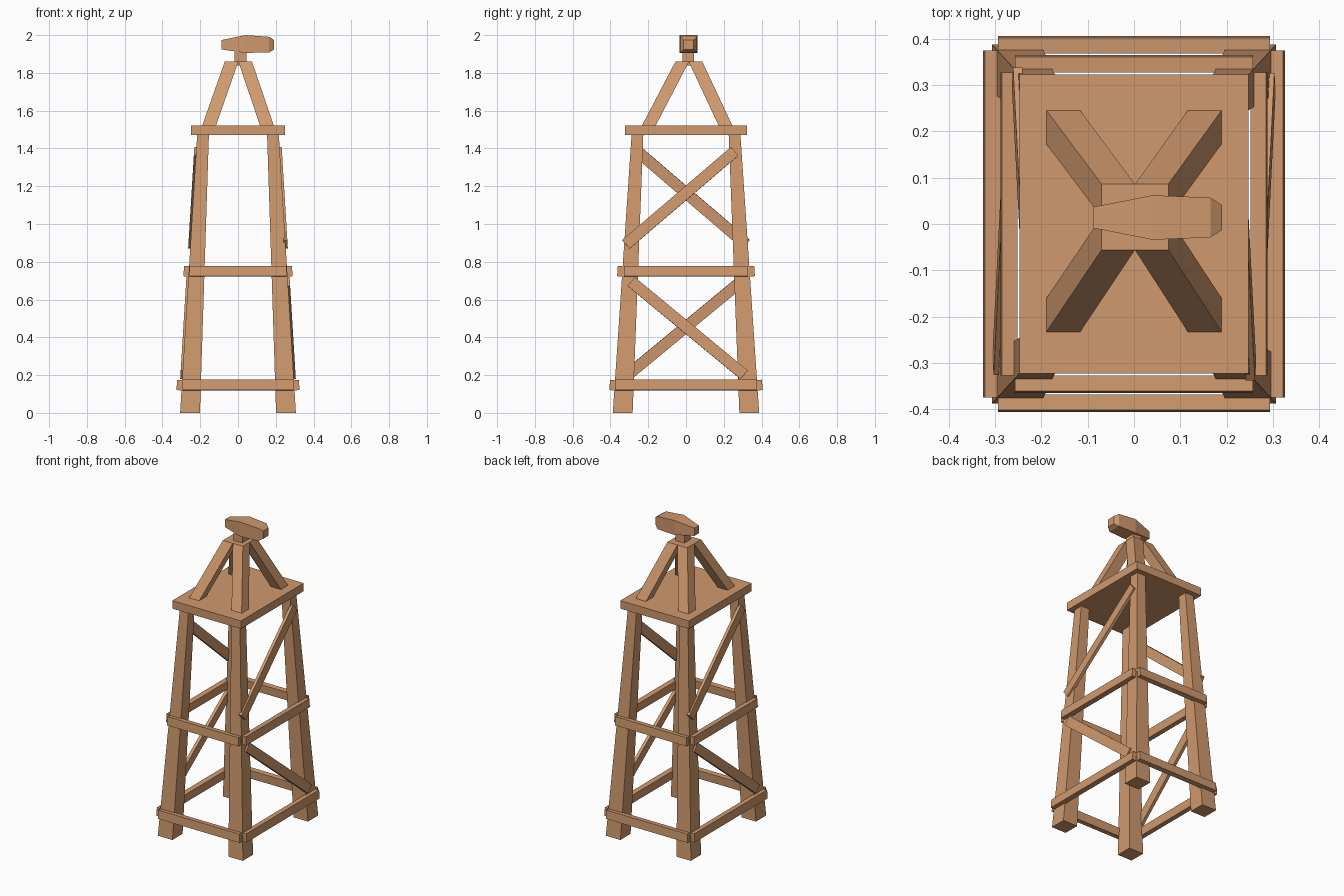
import bpy, bmesh, math
from mathutils import Vector, Matrix

if "Cube" in bpy.data.objects:
    bpy.data.objects.remove(bpy.data.objects["Cube"])

wood = bpy.data.materials.new("wood")
wood.diffuse_color = (0.63, 0.32, 0.155, 1)
wood.use_nodes = True
wood.node_tree.nodes["Principled BSDF"].inputs["Base Color"].default_value = wood.diffuse_color


def finish(name, bm):
    bmesh.ops.recalc_face_normals(bm, faces=bm.faces[:])
    me = bpy.data.meshes.new(name)
    bm.to_mesh(me)
    bm.free()
    me.materials.append(wood)
    ob = bpy.data.objects.new(name, me)
    bpy.context.collection.objects.link(ob)
    return ob


def loft(name, sections):
    """Skin a chain of four-cornered sections and cap both ends."""
    bm = bmesh.new()
    rings = [[bm.verts.new(p) for p in s] for s in sections]
    for a, b in zip(rings, rings[1:]):
        for i in range(4):
            j = (i + 1) % 4
            bm.faces.new((a[i], a[j], b[j], b[i]))
    bm.faces.new(rings[0])
    bm.faces.new(rings[-1])
    return finish(name, bm)


def square(x, y, z, w, d=None):
    h, k = w / 2, (d or w) / 2
    return [(x - h, y - k, z), (x + h, y - k, z), (x + h, y + k, z), (x - h, y + k, z)]


def beam(name, a, b, outward, width, thick):
    """Box from a to b whose thin direction faces outward."""
    a, b = Vector(a), Vector(b)
    d = (b - a).normalized()
    n = Vector(outward)
    n = (n - d * n.dot(d)).normalized()
    s = d.cross(n)
    u, v = s * width / 2, n * thick / 2
    return loft(name, [[p - u - v, p + u - v, p + u + v, p - u + v] for p in (a, b)])


# outer faces of the leaning legs at height z
def face_x(z): return 0.307 - 0.061 * z
def face_y(z): return 0.388 - 0.068 * z


# tapered legs and the four struts of the upper frame
for sx, nx in ((-1, "left"), (1, "right")):
    for sy, ny in ((-1, "front"), (1, "back")):
        loft(f"leg_{ny}_{nx}", [square(sx * 0.254, sy * 0.335, 0, 0.105),
                                square(sx * 0.185, sy * 0.257, 1.475, 0.062)])
        loft(f"top_strut_{ny}_{nx}", [
            square(sx * 0.155, 0.006 + sy * 0.206, 1.515, 0.073),
            square(0.002 + sx * 0.036, 0.015 + sy * 0.035, 1.86, 0.072)])

# horizontal rails around the legs
for level, z, hx, hy in (("lower", 0.147, 0.294, 0.375), ("middle", 0.75, 0.257, 0.327)):
    for s, nx, ny in ((-1, "left", "front"), (1, "right", "back")):
        x, y = s * (face_x(z) + 0.009), s * (face_y(z) + 0.009)
        beam(f"{level}_rail_{nx}", (x, -hy, z), (x, hy, z), (s, 0, 0.061), 0.055, 0.034)
        beam(f"{level}_rail_{ny}", (-hx, y, z), (hx, y, z), (0, s, 0.068), 0.055, 0.034)

# diagonal braces on the two long sides
for s, side in ((-1, "left"), (1, "right")):
    for level, y0, z0, y1, z1 in (("upper", -0.318, 0.892, 0.258, 1.385),
                                  ("lower", -0.29, 0.695, 0.307, 0.202)):
        beam(f"{level}_brace_{side}", (s * face_x(z0), s * y0, z0),
             (s * face_x(z1), s * y1, z1), (s, 0, 0.061), 0.06, 0.02)

# platform
loft("platform", [square(0, 0, z, 0.495, 0.645) for z in (1.47, 1.522)])

# short post and faceted head
loft("head_post", [square(0.013, 0.012, z, 0.062) for z in (1.84, 1.925)])
head = []
for x, hw, zb, zt in ((-0.087, 0.023, 1.924, 1.974), (0.04, 0.048, 1.906, 2.0),
                      (0.165, 0.043, 1.908, 1.991), (0.19, 0.027, 1.923, 1.974)):
    head.append([(x, 0.014 - hw, zb), (x, 0.014 + hw, zb),
                 (x, 0.014 + hw, zt), (x, 0.014 - hw, zt)])
loft("head", head)
